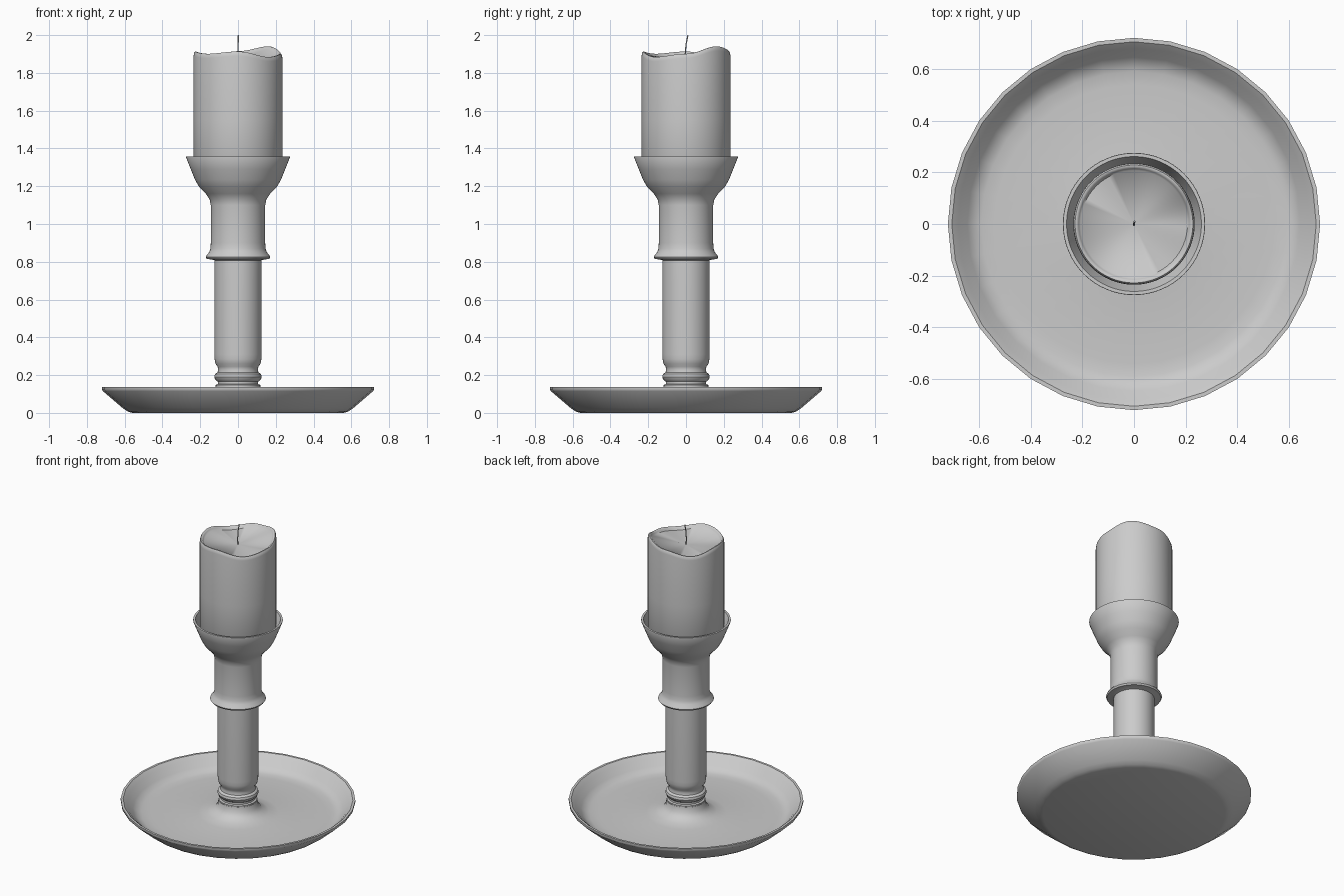
import bpy, bmesh, math

if "Cube" in bpy.data.objects:
    bpy.data.objects.remove(bpy.data.objects["Cube"])


def finish(name, bm, angle=35):
    bmesh.ops.recalc_face_normals(bm, faces=bm.faces[:])
    me = bpy.data.meshes.new(name)
    bm.to_mesh(me)
    bm.free()
    ob = bpy.data.objects.new(name, me)
    bpy.context.collection.objects.link(ob)
    bpy.ops.object.select_all(action='DESELECT')
    ob.select_set(True)
    bpy.context.view_layer.objects.active = ob
    bpy.ops.object.shade_smooth_by_angle(angle=math.radians(angle))
    return ob


def lathe(name, profile, sides, height=None, angle=35):
    """Spin (r, z) points; r = 0 becomes a pole. height(theta, r, z) can bend the result."""
    bm = bmesh.new()
    rings = []
    for r, z in profile:
        ring = []
        for i in range(1 if r == 0 else sides):
            t = 2 * math.pi * i / sides
            zz = height(t, r, z) if height else z
            ring.append(bm.verts.new((r * math.cos(t), r * math.sin(t), zz)))
        rings.append(ring)
    for a, b in zip(rings, rings[1:]):
        for i in range(sides):
            j = (i + 1) % sides
            quad = [a[i % len(a)], a[j % len(a)], b[j % len(b)], b[i % len(b)]]
            bm.faces.new(list(dict.fromkeys(quad)))
    return finish(name, bm, angle)


# Dish with a sloped rim and a raised centre
lathe("dish", [
    (0, 0), (0.56, 0), (0.585, 0.008), (0.61, 0.025), (0.715, 0.115), (0.72, 0.125),
    (0.72, 0.137), (0.705, 0.137), (0.68, 0.115), (0.645, 0.075), (0.62, 0.055),
    (0.59, 0.046), (0.54, 0.044), (0.25, 0.05), (0.19, 0.06), (0.15, 0.078),
    (0.125, 0.105), (0.12, 0.14), (0, 0.14)], 32)

# Turned stem with beads, collar and cup
lathe("stem_and_cup", [
    (0, 0.10), (0.118, 0.10), (0.118, 0.148), (0.107, 0.152), (0.107, 0.165),
    (0.12, 0.175), (0.126, 0.19), (0.122, 0.205), (0.108, 0.215), (0.105, 0.23),
    (0.108, 0.245), (0.119, 0.26), (0.124, 0.285), (0.125, 0.31), (0.125, 0.808),
    (0.14, 0.812), (0.165, 0.815), (0.171, 0.825), (0.166, 0.835), (0.153, 0.85),
    (0.146, 0.87), (0.144, 0.90), (0.144, 1.10), (0.15, 1.13), (0.17, 1.16),
    (0.205, 1.195), (0.228, 1.235), (0.25, 1.29), (0.275, 1.353), (0.274, 1.358),
    (0.261, 1.358), (0.24, 1.30), (0.222, 1.25), (0.20, 1.215), (0.17, 1.20), (0, 1.20)], 64)

# Candle with a melted, wavy rim and a hollow top; rim heights every 45 degrees
RIM = [1.903, 1.942, 1.917, 1.888, 1.915, 1.903, 1.915, 1.886]


def melted(t, r, z):
    if z < 1.6 or r == 0:
        return z
    k = t / (math.pi / 4)
    i = int(k) % 8
    f = (1 - math.cos(math.pi * (k - int(k)))) / 2
    return z - 1.91 + RIM[i] * (1 - f) + RIM[(i + 1) % 8] * f


lathe("candle", [
    (0, 1.202), (0.19, 1.202), (0.235, 1.29), (0.235, 1.55), (0.235, 1.885),
    (0.233, 1.90), (0.228, 1.908), (0.221, 1.908), (0.214, 1.90),
    (0.207, 1.89), (0, 1.865)], 64, melted, 50)

# Thin bent wick
curve = bpy.data.curves.new("wick", 'CURVE')
curve.dimensions = '3D'
curve.bevel_depth = 0.0035
curve.bevel_resolution = 1
curve.use_fill_caps = True
pts = [(0, 0, 1.85), (0, -0.004, 1.90), (0, 0, 1.95), (0.002, 0.01, 1.999)]
sp = curve.splines.new('POLY')
sp.points.add(len(pts) - 1)
for p, c in zip(sp.points, pts):
    p.co = (*c, 1)
wick = bpy.data.objects.new("wick", curve)
bpy.context.collection.objects.link(wick)
